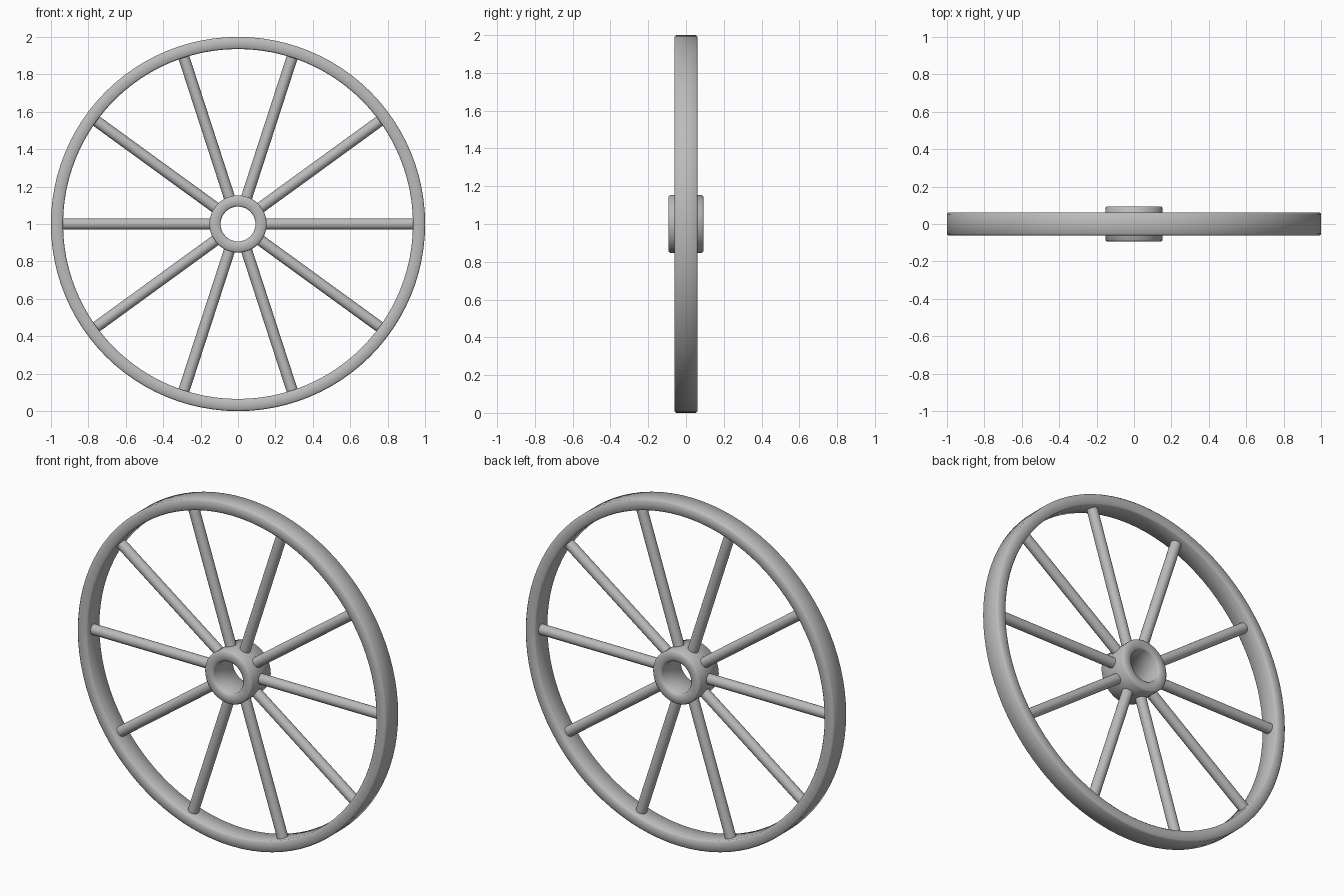
import bpy, bmesh
from math import pi
from mathutils import Matrix, Vector

cube = bpy.data.objects.get("Cube")
if cube:
    bpy.data.objects.remove(cube, do_unlink=True)

grey = bpy.data.materials.new("plain grey")
grey.use_nodes = True
COLOUR = (0.5, 0.5, 0.5, 1)
grey.diffuse_color = COLOUR
grey.node_tree.nodes["Principled BSDF"].inputs["Base Color"].default_value = COLOUR

CENTRE = Vector((0, 0, 1))


def finish(name, bm):
    bmesh.ops.recalc_face_normals(bm, faces=bm.faces)
    mesh = bpy.data.meshes.new(name)
    bm.to_mesh(mesh)
    bm.free()
    mesh.materials.append(grey)
    obj = bpy.data.objects.new(name, mesh)
    obj.location = CENTRE
    bpy.context.collection.objects.link(obj)
    for poly in mesh.polygons:
        poly.use_smooth = True
    return obj


def ring(name, inner, outer, half_width, chamfer, segments):
    """Closed ring about the y axis with softened corners."""
    c, w = chamfer, half_width
    profile = [(inner, -w + c), (inner + c, -w), (outer - c, -w), (outer, -w + c),
               (outer, w - c), (outer - c, w), (inner + c, w), (inner, w - c)]
    bm = bmesh.new()
    loops = []
    for i in range(segments):
        turn = Matrix.Rotation(2 * pi * i / segments, 3, 'Y')
        loops.append([bm.verts.new(turn @ Vector((r, y, 0))) for r, y in profile])
    n = len(profile)
    for i, a in enumerate(loops):
        b = loops[(i + 1) % segments]
        for j in range(n):
            k = (j + 1) % n
            bm.faces.new((a[j], a[k], b[k], b[j]))
    return finish(name, bm)


def spoke(name, angle, start, end, radius):
    bm = bmesh.new()
    place = (Matrix.Rotation(angle, 4, 'Y') @ Matrix.Translation(((start + end) / 2, 0, 0))
             @ Matrix.Rotation(pi / 2, 4, 'Y'))
    # Open ends are buried inside the hub and rim
    bmesh.ops.create_cone(bm, cap_ends=False, segments=20, radius1=radius,
                          radius2=radius, depth=end - start, matrix=place)
    return finish(name, bm)


# Rim and hub
ring("rim", 0.935, 1.0, 0.061, 0.008, 96)
ring("hub", 0.093, 0.153, 0.093, 0.008, 48)

# Ten round spokes
SPOKES = 10
for i in range(SPOKES):
    spoke(f"spoke_{i + 1}", 2 * pi * i / SPOKES, 0.12, 0.96, 0.03)
